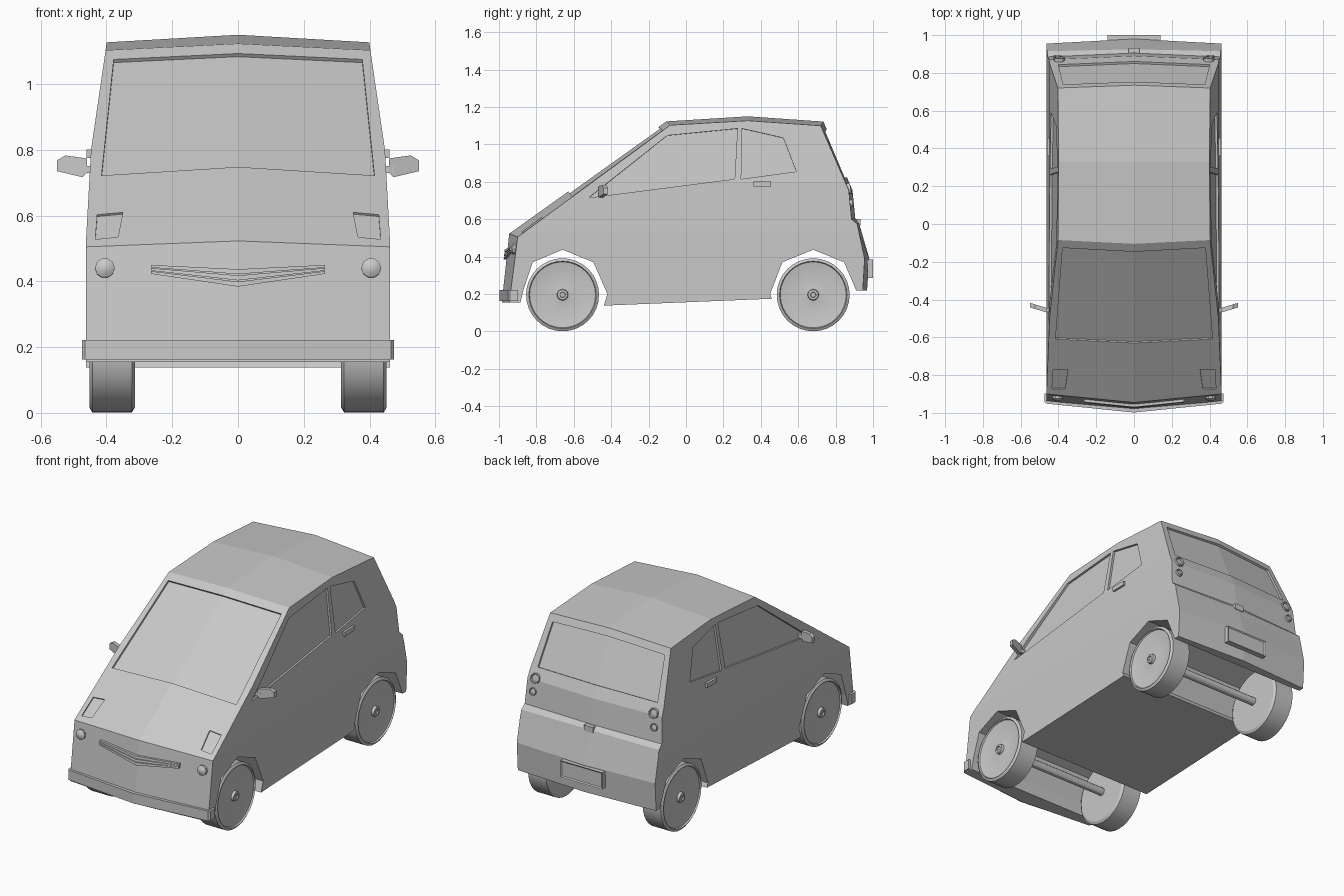
import bpy, bmesh, math
from mathutils import Vector, Matrix
from mathutils.bvhtree import BVHTree

if "Cube" in bpy.data.objects:
    bpy.data.objects.remove(bpy.data.objects["Cube"])

grey = bpy.data.materials.new("light grey")
grey.diffuse_color = (0.58, 0.58, 0.58, 1)
grey.use_nodes = True
grey.node_tree.nodes["Principled BSDF"].inputs["Base Color"].default_value = grey.diffuse_color


def finish(name, bm, smooth=False):
    bmesh.ops.remove_doubles(bm, verts=bm.verts, dist=1e-5)
    bmesh.ops.recalc_face_normals(bm, faces=bm.faces)
    me = bpy.data.meshes.new(name)
    bm.to_mesh(me)
    bm.free()
    me.materials.append(grey)
    ob = bpy.data.objects.new(name, me)
    bpy.context.collection.objects.link(ob)
    if smooth:
        bpy.ops.object.select_all(action='DESELECT')
        ob.select_set(True)
        bpy.context.view_layer.objects.active = ob
        bpy.ops.object.shade_smooth_by_angle(angle=math.radians(30))
    return ob


def slab(bm, pts, n, lo, hi, polys=None):
    """Closed slab: polygons over pts, swept from lo to hi along n."""
    n = Vector(n).normalized()
    polys = polys or [tuple(range(len(pts)))]
    a = [bm.verts.new(Vector(p) + n * lo) for p in pts]
    b = [bm.verts.new(Vector(p) + n * hi) for p in pts]
    edges = {(f[i - 1], f[i]) for f in polys for i in range(len(f))}
    for f in polys:
        bm.faces.new([a[i] for i in f])
        bm.faces.new([b[i] for i in reversed(f)])
    for i, j in edges:
        if (j, i) not in edges:
            bm.faces.new((a[j], a[i], b[i], b[j]))


def lathe(bm, prof, segs, loc, axis):
    """Revolve (radius, height) points around an axis at loc."""
    m = Matrix.Translation(loc) @ Vector(axis).to_track_quat('Z', 'Y').to_matrix().to_4x4()
    rings = []
    for r, h in prof:
        rings.append([bm.verts.new(m @ Vector((r * math.cos(t), r * math.sin(t), h)))
                      for t in [2 * math.pi * k / segs for k in range(segs)]])
    for p, q in zip(rings, rings[1:]):
        for k in range(segs):
            bm.faces.new((p[k - 1], p[k], q[k], q[k - 1]))


def box(bm, c, s):
    m = Matrix.Translation(c) @ Matrix.Diagonal((*s, 1))
    return bmesh.ops.create_cube(bm, size=1, matrix=m)["verts"]


# Body: outline stations (side y, side z, centre y, centre z)
outline = [(-.945, .155, -.985, .155), (-.90, .505, -.945, .523), (-.085, 1.103, -.105, 1.123),
           (.33, 1.127, .33, 1.15), (.72, 1.10, .735, 1.122), (.87, .755, .89, .755),
           (.885, .60, .905, .605), (.915, .575, .925, .58), (.955, .39, .98, .39),
           (.945, .22, .968, .22)]
# Wheel arches and floor run straight across
under = [(.91, .22), (.845, .37), (.68, .437), (.515, .37), (.45, .20), (.46, .175),
         (-.44, .138), (-.42, .20), (-.495, .37), (-.66, .437), (-.82, .37), (-.87, .22), (-.885, .155)]
outline += [(y, z, y, z) for y, z in under]


def half_width(z):
    if z < .53:
        return .462
    if z < .8:
        return .462 - .015 * (z - .53) / .27
    return .447 - .046 * (z - .8) / .315


bm = bmesh.new()
mid = [bm.verts.new((0, c, d)) for a, b, c, d in outline]
for s in (1, -1):
    side = [bm.verts.new((.46 * s, a, b)) for a, b, c, d in outline]
    bm.faces.new(side)
    for i in range(len(side)):
        bm.faces.new((side[i - 1], side[i], mid[i], mid[i - 1]))
for z in (.53, .8):
    bmesh.ops.bisect_plane(bm, geom=bm.verts[:] + bm.edges[:] + bm.faces[:],
                           plane_co=(0, 0, z), plane_no=(0, 0, 1))
for v in bm.verts:
    if abs(v.co.x) > .45:
        v.co.x = math.copysign(half_width(v.co.z), v.co.x)
bmesh.ops.recalc_face_normals(bm, faces=bm.faces)
tree = BVHTree.FromBMesh(bm)
body = finish("body", bm)


def surf(x, z, d=1):
    """Point on the front (d=1) or rear (d=-1) skin."""
    p = tree.ray_cast(Vector((x + .0004, -3 * d, z)), Vector((0, d, 0)))[0]
    return Vector((x, p.y, z))


# Recessed windows and bonnet lamp panels
cut = bmesh.new()
two = [(0, 1, 4, 5), (1, 2, 3, 4)]
slab(cut, [surf(x, z) for x, z in ((-.378, 1.075), (0, 1.093), (.378, 1.075),
                                   (.415, .722), (0, .748), (-.415, .722))],
     (0, -.59, .81), -.012, .04, two)
slab(cut, [surf(x, z, -1) for x, z in ((-.375, 1.06), (0, 1.08), (.375, 1.06),
                                       (.40, .82), (0, .825), (-.40, .82))],
     (0, .91, .41), -.012, .04, two)
front_glass = [(-.52, .715), (-.10, 1.048), (.275, 1.085), (.26, .815)]
rear_glass = [(.30, 1.085), (.52, 1.035), (.59, .855), (.295, .815)]
for s in (1, -1):
    for glass in (front_glass, rear_glass):
        slab(cut, [(s * half_width(z), y, z) for y, z in glass], (s, 0, .1), -.012, .04)
    slab(cut, [surf(s * x, z) for x, z in ((.434, .528), (.365, .535), (.35, .61), (.428, .603))],
         (0, -.59, .81), -.007, .03)
cutter = finish("recess_cutter", cut)
cutter.hide_render = True
mod = body.modifiers.new("recesses", 'BOOLEAN')
mod.operation, mod.solver, mod.object = 'DIFFERENCE', 'EXACT', cutter
dg = bpy.context.evaluated_depsgraph_get()
baked = bpy.data.meshes.new_from_object(body.evaluated_get(dg))
body.modifiers.clear()
body.data = baked
bpy.data.objects.remove(cutter)

# Front bumper
bm = bmesh.new()
plan = [(.475, -.897), (.475, -.94), (.465, -.951), (0, -.998),
        (-.465, -.951), (-.475, -.94), (-.475, -.897)]
slab(bm, [(x, y, 0) for x, y in plan], (0, 0, 1), .162, .222)
finish("front_bumper", bm)

# Chevron grille slats
bm = bmesh.new()
for k in range(3):
    e, c = .45 - .0095 * k, .437 - .019 * k
    slab(bm, [surf(x, z) for x, z in ((-.265, e), (0, c), (.265, e), (.265, e - .008),
                                      (0, c - .015), (-.265, e - .008))], (0, -1, 0), -.005, .015, two)
finish("grille", bm)

# Headlamps and tail lamps
head, tail = bmesh.new(), bmesh.new()
for s in (1, -1):
    lathe(head, [(0, -.01), (.03, -.01), (.03, .012), (.024, .015), (.015, .021), (0, .023)],
          10, surf(.405 * s, .44), (0, -1, .1))
    for x, z, r in ((.395, .763, .03), (.405, .685, .022)):
        lathe(tail, [(0, -.015), (r, -.015), (r, .012), (r * .8, .012), (r * .7, .005), (0, .009)],
              12, surf(x * s, z, -1), (0, 1, .2))
finish("headlamps", head, True)
finish("tail_lamps", tail, True)

# Tailgate latch, number plate
bm = bmesh.new()
box(bm, (0, .915, .585), (.06, .035, .035))
finish("tailgate_latch", bm)
bm = bmesh.new()
box(bm, (0, .985, .335), (.28, .03, .10))
bm.normal_update()
bmesh.ops.inset_region(bm, faces=[f for f in bm.faces if f.normal.y > .9], thickness=.01, depth=-.006)
finish("rear_plate", bm)

# Door handles and wing mirrors
handles, mirrors = bmesh.new(), bmesh.new()
for s in (1, -1):
    box(handles, (.45 * s, .408, .788), (.022, .095, .026))
    shape = [(.55, .768), (.525, .783), (.46, .774), (.46, .729), (.473, .717), (.55, .735)]
    slab(mirrors, [(s * x, -.445 + (x - .5) * .3, z) for x, z in shape], (0, 1, 0), -.012, .012)
    box(mirrors, (.455 * s, -.455, .74), (.04, .022, .022))
finish("door_handles", handles)
finish("wing_mirrors", mirrors)

# Wheels and axles
tyre = [(0, .314), (.18, .314), (.195, .323), (.195, .443), (.18, .452), (.176, .443),
        (.09, .428), (.03, .436), (.027, .452), (.015, .454), (.013, .447), (0, .447)]
for end, y in (("front", -.66), ("rear", .68)):
    for label, s in (("right", 1), ("left", -1)):
        bm = bmesh.new()
        lathe(bm, tyre, 32, (0, y, .196), (s, 0, 0))
        finish(f"{end}_{label}_wheel", bm, True)
    bm = bmesh.new()
    lathe(bm, [(0, -.33), (.024, -.33), (.024, .33), (0, .33)], 12, (0, y, .196), (1, 0, 0))
    finish(f"{end}_axle", bm, True)
